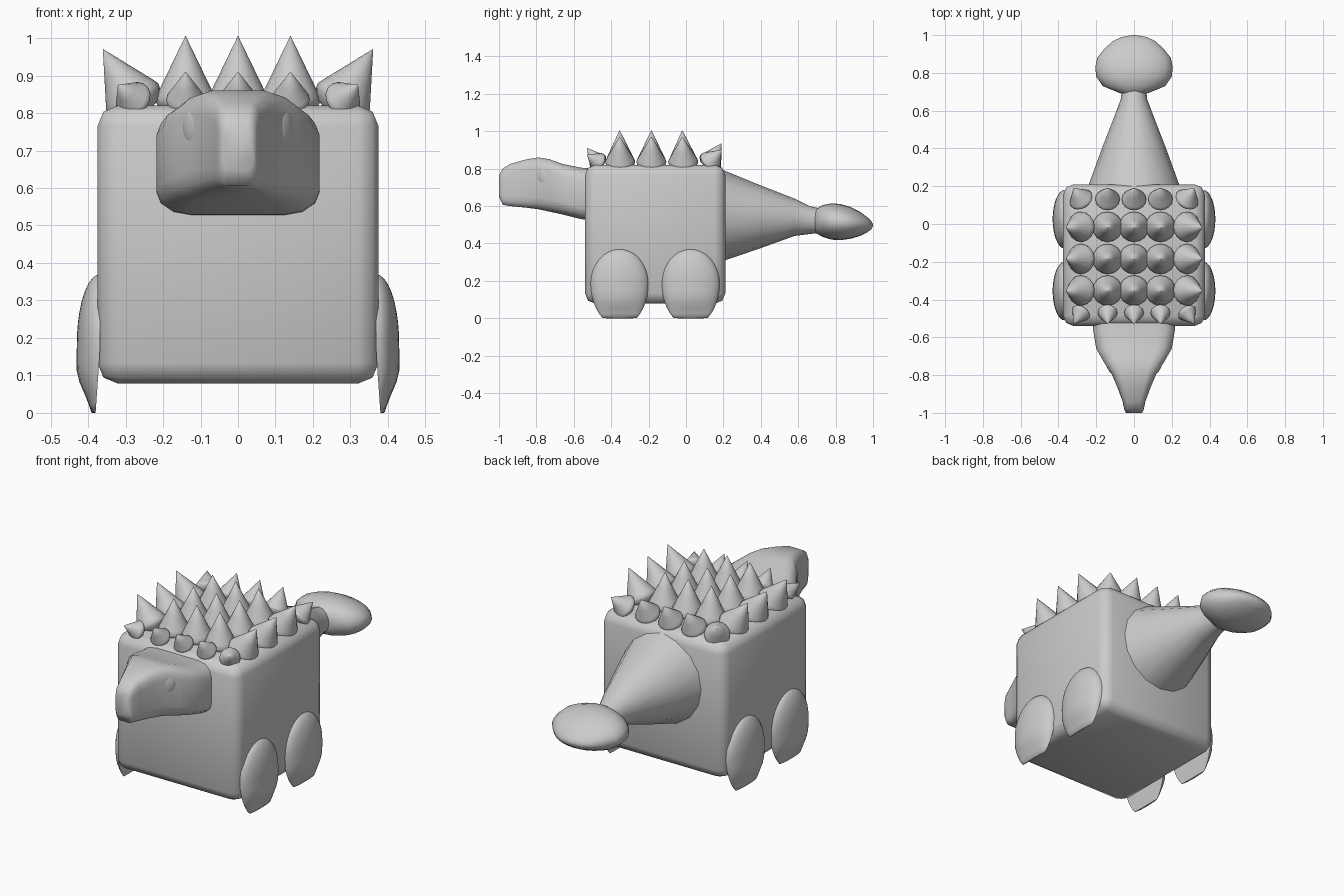
import bpy, bmesh, math
from math import sin, cos, pi
from mathutils import Vector

cube = bpy.data.objects.get("Cube")
if cube:
    bpy.data.objects.remove(cube, do_unlink=True)

grey = bpy.data.materials.new("plain grey")
grey.use_nodes = True
grey.diffuse_color = (0.6, 0.6, 0.6, 1)
grey.node_tree.nodes["Principled BSDF"].inputs["Base Color"].default_value = (0.6, 0.6, 0.6, 1)


def finish(bm, name, angle=60):
    bmesh.ops.recalc_face_normals(bm, faces=bm.faces)
    mesh = bpy.data.meshes.new(name)
    bm.to_mesh(mesh)
    bm.free()
    mesh.materials.append(grey)
    obj = bpy.data.objects.new(name, mesh)
    bpy.context.collection.objects.link(obj)
    bpy.ops.object.select_all(action='DESELECT')
    obj.select_set(True)
    bpy.context.view_layer.objects.active = obj
    bpy.ops.object.shade_smooth_by_angle(angle=math.radians(angle))
    return obj


def loft(name, rings, angle=60):
    """Skin a list of closed rings and cap both ends."""
    bm = bmesh.new()
    loops = [[bm.verts.new(p) for p in ring] for ring in rings]
    n = len(loops[0])
    for a, b in zip(loops, loops[1:]):
        for i in range(n):
            j = (i + 1) % n
            bm.faces.new((a[i], a[j], b[j], b[i]))
    bm.faces.new(loops[0])
    bm.faces.new(loops[-1])
    return finish(bm, name, angle)


def oval(y, half, low, high, n=16):
    mid, tall = (low + high) / 2, (high - low) / 2
    return [(half * cos(2 * pi * i / n), y, mid + tall * sin(2 * pi * i / n)) for i in range(n)]


def rounded_box(y, half, low, high):
    rx, rz = half * 0.42, (high - low) * 0.23
    mid, tall = (low + high) / 2, (high - low) / 2
    ring = []
    for q, (sx, sz) in enumerate([(1, 1), (-1, 1), (-1, -1), (1, -1)]):
        for k in range(4):
            a = q * pi / 2 + k * pi / 6
            ring.append((sx * (half - rx) + rx * cos(a), y, mid + sz * (tall - rz) + rz * sin(a)))
    return ring


# Body: a bevelled box
bm = bmesh.new()
bmesh.ops.create_cube(bm, size=1)
for v in bm.verts:
    v.co = (v.co.x * 0.75, v.co.y * 0.75 - 0.165, v.co.z * 0.742 + 0.449)
bmesh.ops.bevel(bm, geom=bm.edges[:], offset=0.055, segments=2, profile=0.5, affect='EDGES')
finish(bm, "body")

# Head: rounded sections from the neck to the snout
loft("head", [rounded_box(*s) for s in [
    (-0.50, 0.22, 0.525, 0.80), (-0.56, 0.217, 0.53, 0.805), (-0.66, 0.20, 0.555, 0.825),
    (-0.73, 0.16, 0.57, 0.85), (-0.79, 0.12, 0.583, 0.86), (-0.86, 0.09, 0.592, 0.848),
    (-0.94, 0.06, 0.60, 0.825), (-0.98, 0.052, 0.607, 0.80), (-1.0, 0.042, 0.65, 0.765)]])

# Tail and the club at its end
loft("tail", [oval(*s) for s in [
    (0.18, 0.25, 0.30, 0.80), (0.40, 0.17, 0.375, 0.71), (0.58, 0.10, 0.44, 0.64),
    (0.66, 0.07, 0.45, 0.60), (0.75, 0.06, 0.46, 0.58)]])
loft("tail_club", [oval(*s, 20) for s in [
    (0.68, 0.04, 0.49, 0.56), (0.695, 0.08, 0.455, 0.585), (0.73, 0.165, 0.435, 0.605),
    (0.78, 0.20, 0.42, 0.615), (0.83, 0.205, 0.418, 0.61), (0.88, 0.195, 0.425, 0.595),
    (0.93, 0.155, 0.44, 0.57), (0.97, 0.11, 0.46, 0.54), (0.99, 0.065, 0.475, 0.52),
    (1.0, 0.01, 0.492, 0.503)]])


# Back spikes: round-bottomed cones, the outer ones leaning outward
def spike(base, tip, radius):
    base, tip = Vector(base), Vector(tip)
    turn = (tip - base).to_track_quat('Z', 'Y')
    length = (tip - base).length
    n = 16
    rings = []
    for r, h in [(0.3, -0.3), (0.75, -0.22), (0.97, -0.06), (1, 0.02), (0.9, 0.13), (0.5, 0.52), (0.01, 1)]:
        rings.append([base + turn @ Vector((radius * r * cos(2 * pi * i / n),
                                            radius * r * sin(2 * pi * i / n), length * h))
                      for i in range(n)])
    loft("back_spike", rings, 75)


rows = [(-0.47, -0.53, 0.91, 0.052), (-0.352, -0.355, 1.005, 0.08), (-0.185, -0.185, 1.005, 0.08),
        (-0.015, -0.02, 1.005, 0.08), (0.13, 0.19, 0.935, 0.065)]
for y, tip_y, top, radius in rows:
    for col in range(-2, 3):
        outer = abs(col) == 2
        tip_x = col * (0.18 if top > 1 else 0.16) if outer else col * 0.14
        tip_z = top - 0.035 if outer else top
        spike((col * 0.14, y, 0.836), (tip_x, tip_y, tip_z), radius)

# Legs: bulging shells on the sides, cut flat at the ground
for side, side_name in ((1, "left"), (-1, "right")):
    for y, end in ((-0.355, "front"), (0.025, "back")):
        bm = bmesh.new()
        bmesh.ops.create_uvsphere(bm, u_segments=32, v_segments=20, radius=1)
        for v in bm.verts:
            nx, ny, nz = v.co
            z = max(0, 0.185 + nz * (0.185 if nz > 0 else 0.227))
            inner = 0.368 + 0.012 * max(0, 1 - z / 0.17)
            bulge = max(0, nx) * 0.062 * min(1, 0.3 + z / 0.14)
            v.co = (side * (inner + bulge), y + ny * 0.155, z)
        bmesh.ops.remove_doubles(bm, verts=bm.verts[:], dist=0.0005)
        finish(bm, f"{end}_{side_name}_leg")

# Eyes: thin ovals lying on the slanted cheeks
for side, side_name in ((1, "left"), (-1, "right")):
    bm = bmesh.new()
    bmesh.ops.create_uvsphere(bm, u_segments=16, v_segments=10, radius=1)
    for v in bm.verts:
        v.co = (v.co.x * 0.034, v.co.y * 0.009, v.co.z * 0.042)
    eye = finish(bm, f"{side_name}_eye")
    eye.location = (side * 0.126, -0.772, 0.763)
    eye.rotation_euler = (0, 0, side * 0.95)
